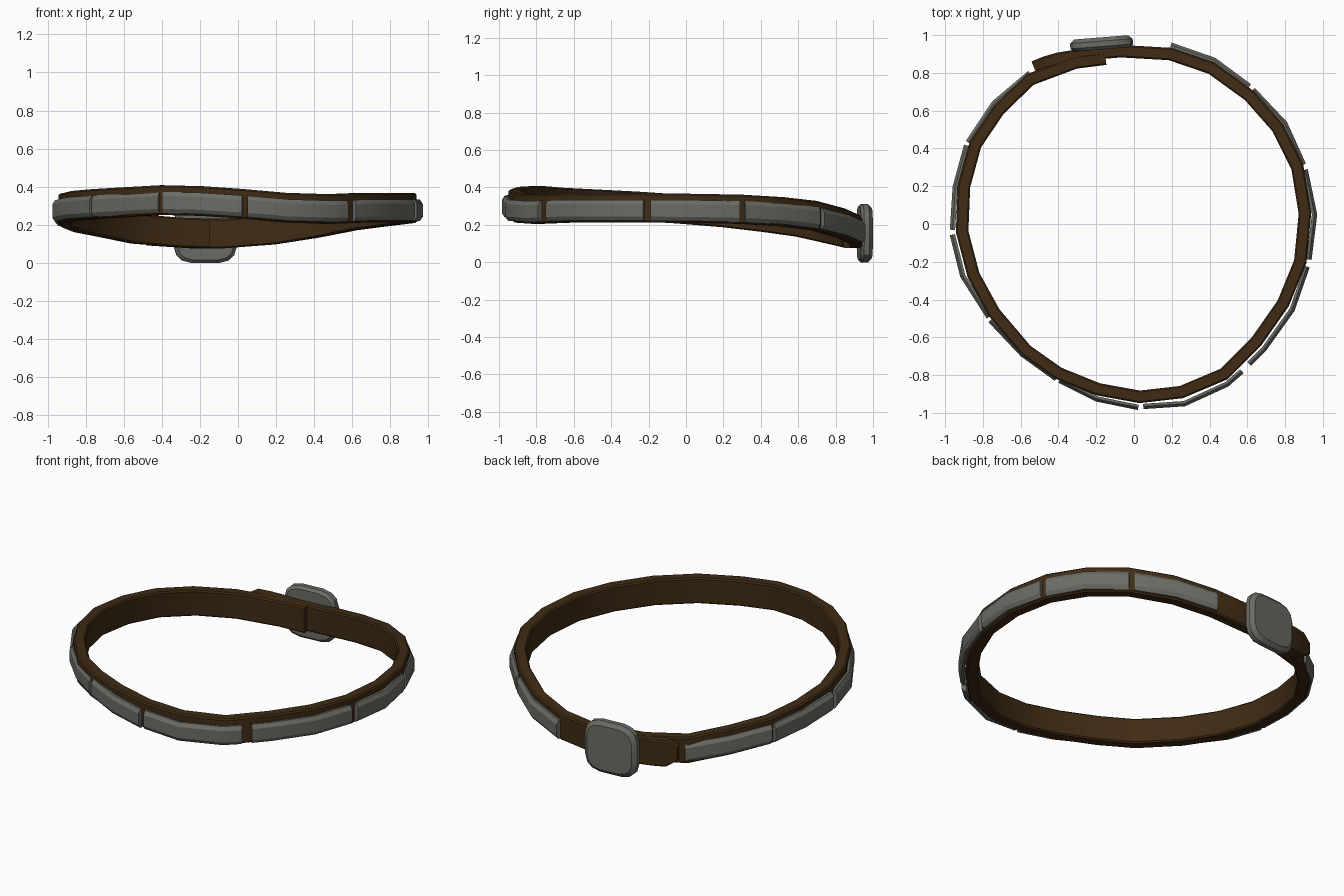
import bpy, bmesh, math
from mathutils import Vector
from mathutils.geometry import intersect_point_line

cube = bpy.data.objects.get("Cube")
if cube:
    bpy.data.objects.remove(cube, do_unlink=True)


def material(name, rgb):
    mat = bpy.data.materials.new(name)
    mat.use_nodes = True
    mat.diffuse_color = (*rgb, 1)
    mat.node_tree.nodes["Principled BSDF"].inputs["Base Color"].default_value = (*rgb, 1)
    return mat


leather = material("brown leather", (0.05, 0.024, 0.007))
metal = material("grey metal", (0.15, 0.15, 0.13))


def loft(name, rings, mat):
    """Skin a list of closed rings and cap both ends."""
    bm = bmesh.new()
    loops = [[bm.verts.new(p) for p in ring] for ring in rings]
    for a, b in zip(loops, loops[1:]):
        for i in range(len(a)):
            j = (i + 1) % len(a)
            bm.faces.new((a[i], a[j], b[j], b[i]))
    bm.faces.new(loops[0])
    bm.faces.new(loops[-1])
    bmesh.ops.recalc_face_normals(bm, faces=bm.faces[:])
    mesh = bpy.data.meshes.new(name)
    bm.to_mesh(mesh)
    bm.free()
    mesh.materials.append(mat)
    obj = bpy.data.objects.new(name, mesh)
    bpy.context.collection.objects.link(obj)
    bpy.ops.object.select_all(action='DESELECT')
    obj.select_set(True)
    bpy.context.view_layer.objects.active = obj
    bpy.ops.object.shade_smooth_by_angle(angle=math.radians(30))
    return obj


def sweep(name, path, profile, mat, tip=1.0):
    """Carry an (outward, up) profile along a path with mitred corners."""
    rings = []
    for i, p in enumerate(path):
        before = (p - path[i - 1]).xy.normalized() if i else None
        after = (path[i + 1] - p).xy.normalized() if i < len(path) - 1 else None
        t = ((before or after) + (after or before)).normalized()
        mitre = 1 / t.dot(before or after)
        out = Vector((t.y, -t.x, 0)) * mitre
        tall = tip if i == len(path) - 1 else 1.0
        rings.append([p + out * n + Vector((0, 0, z * tall)) for n, z in profile])
    return loft(name, rings, mat)


# Strap: one overlapping turn, from the inner end round to the pointed tail
strap_path = [Vector(p) for p in [
    (-.15, .875, .155), (-.31, .855, .16), (-.55, .765, .18), (-.715, .605, .215),
    (-.84, .42, .24), (-.9, .2, .265), (-.91, -.04, .285), (-.85, -.27, .3),
    (-.74, -.47, .31), (-.57, -.67, .32), (-.4, -.79, .33), (-.19, -.875, .325),
    (.03, -.915, .31), (.25, -.89, .29), (.475, -.795, .283), (.65, -.62, .29),
    (.79, -.42, .29), (.88, -.2, .29), (.905, .055, .288), (.865, .3, .283),
    (.76, .51, .27), (.61, .68, .25), (.41, .825, .21), (.19, .9, .175),
    (-.07, .915, .155), (-.25, .9, .155), (-.4, .875, .165), (-.47, .855, .17),
    (-.53, .83, .175)]]
strap_profile = [(-.033, -.07), (-.025, -.078), (.025, -.078), (.033, -.07),
                 (.033, .07), (.025, .078), (-.025, .078), (-.033, .07)]
sweep("strap", strap_path, strap_profile, leather, tip=0.5)


def strap_height(x, y):
    """Height of the strap centre line nearest to a plan position."""
    here = Vector((x, y, 0))
    best = (9, 0)
    for a, b in zip(strap_path, strap_path[1:]):
        _, f = intersect_point_line(here, Vector((*a.xy, 0)), Vector((*b.xy, 0)))
        near = a.lerp(b, min(max(f, 0), 1))
        best = min(best, ((near.xy - here.xy).length, near.z))
    return best[1]


# Metal plates round the outside of the strap
plate_profile = [(-.028, -.056), (-.014, -.056), (0, -.034),
                 (0, .034), (-.014, .056), (-.028, .056)]
plates = [
    [(.05, -.98), (.27, -.965), (.5, -.86), (.58, -.79)],
    [(.62, -.75), (.7, -.67), (.85, -.46), (.93, -.23)],
    [(.94, -.19), (.97, .05), (.92, .29)],
    [(.91, .32), (.81, .54), (.64, .72)],
    [(.62, .74), (.43, .88), (.2, .96)],
    [(-.56, .81), (-.75, .65), (-.89, .44)],
    [(-.9, .42), (-.96, .2), (-.975, -.03)],
    [(-.975, -.06), (-.92, -.28), (-.78, -.5)],
    [(-.77, -.52), (-.6, -.7), (-.42, -.83)],
    [(-.4, -.84), (-.2, -.94), (.02, -.985)]]
for number, points in enumerate(plates, 1):
    path = [Vector((x, y, strap_height(x, y) - .012)) for x, y in points]
    sweep(f"plate_{number}", path, plate_profile, metal)

# Buckle: a rounded square slab with chamfered rims
SIDES = 16


def buckle_ring(depth, scale):
    ring = []
    for i in range(SIDES):
        a = math.tau * (i + .5) / SIDES
        c, s = math.cos(a), math.sin(a)
        ring.append((math.copysign(abs(c) ** .55, c) * .168 * scale, depth,
                     math.copysign(abs(s) ** .55, s) * .158 * scale))
    return ring


buckle = loft("buckle", [buckle_ring(d, s) for d, s in
                         [(-.032, .9), (-.016, 1), (.012, 1), (.032, .86)]], metal)
buckle.location = (-.172, .956, .155)
buckle.rotation_euler.z = math.radians(4.5)
